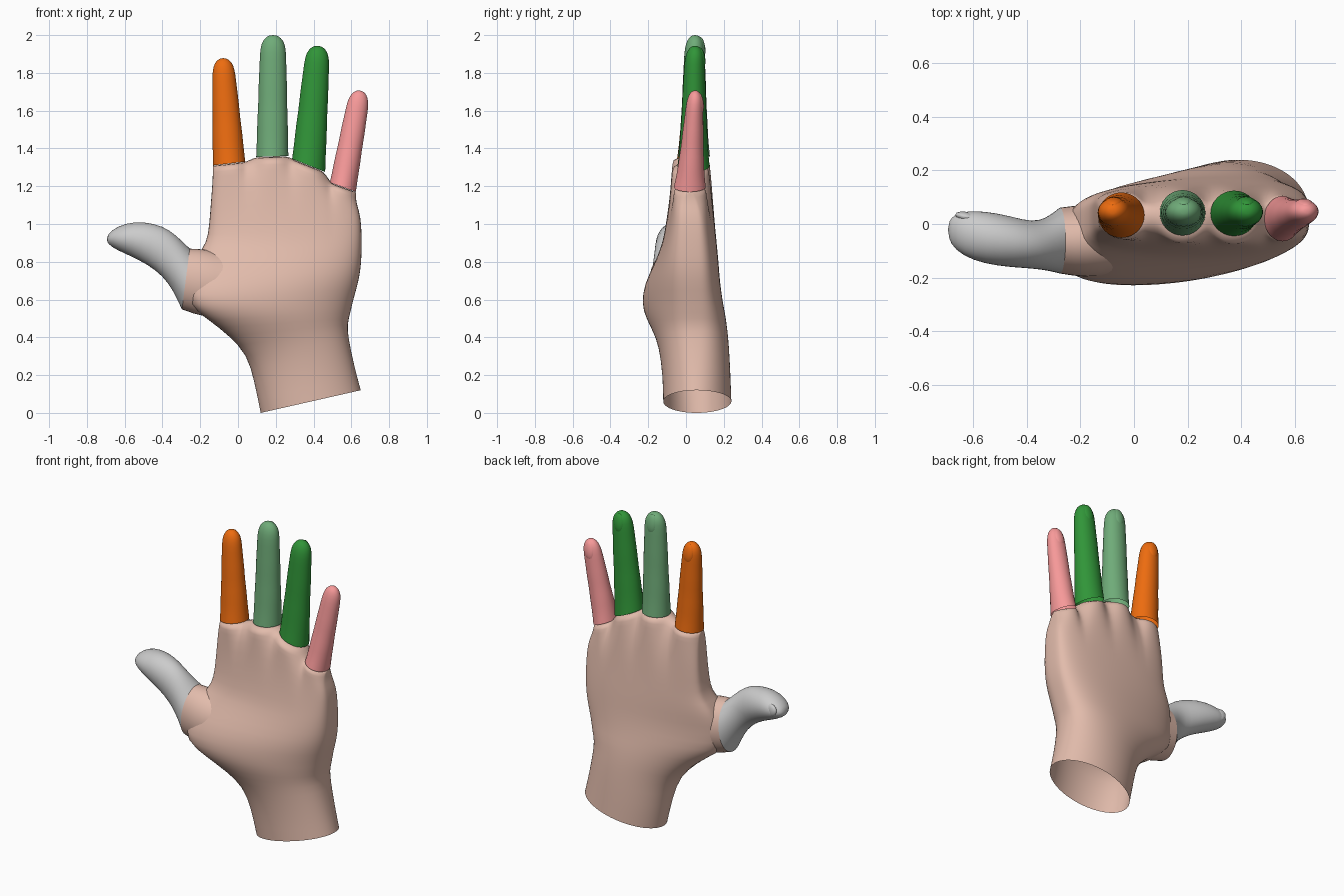
import bpy, bmesh, math
from mathutils import Vector

if "Cube" in bpy.data.objects:
    bpy.data.objects.remove(bpy.data.objects["Cube"])


def lerp(a, b, t):
    return a + (b - a) * t


def clamp(t):
    return max(0, min(1, t))


def build(name, rings, closing, color=None):
    """Skin a list of equal rings; closing is None, 'strip' or a tip point."""
    bm = bmesh.new()
    vs = [[bm.verts.new(p) for p in r] for r in rings]
    n = len(rings[0])
    for a, b in zip(vs, vs[1:]):
        for i in range(n):
            bm.faces.new((a[i], a[(i + 1) % n], b[(i + 1) % n], b[i]))
    top, h = vs[-1], n // 2
    if closing == 'strip':
        bm.faces.new((top[0], top[1], top[n - 1]))
        for i in range(1, h - 1):
            bm.faces.new((top[i], top[i + 1], top[n - i - 1], top[n - i]))
        bm.faces.new((top[h - 1], top[h], top[h + 1]))
    elif closing is not None:
        tip = bm.verts.new(closing)
        for i in range(n):
            bm.faces.new((top[i], top[(i + 1) % n], tip))
    bmesh.ops.recalc_face_normals(bm, faces=bm.faces[:])
    me = bpy.data.meshes.new(name)
    bm.to_mesh(me)
    bm.free()
    me.polygons.foreach_set("use_smooth", [True] * len(me.polygons))
    ob = bpy.data.objects.new(name, me)
    bpy.context.collection.objects.link(ob)
    if color:
        mat = bpy.data.materials.new(name)
        mat.diffuse_color = (*color, 1)
        mat.use_nodes = True
        mat.node_tree.nodes["Principled BSDF"].inputs["Base Color"].default_value = mat.diffuse_color
        me.materials.append(mat)
    sub = ob.modifiers.new("smooth", 'SUBSURF')
    sub.levels = sub.render_levels = 1
    return ob


def oval(L, R, yc, hy, n=20):
    """Ring across two silhouette points (x, z) with half depth hy."""
    L, R = Vector((L[0], yc, L[1])), Vector((R[0], yc, R[1]))
    m, h = (L + R) / 2, (R - L) / 2
    angles = [2 * math.pi * i / n for i in range(n)]
    return [m + h * math.cos(a) + Vector((0, hy * math.sin(a), 0)) for a in angles]


def nail(name, loc, size, turn, mat=None):
    """Shallow oval plate: size is width, thickness, length."""
    bpy.ops.mesh.primitive_uv_sphere_add(segments=16, ring_count=8, location=loc)
    ob = bpy.context.object
    ob.name, ob.scale, ob.rotation_euler = name, size, turn
    bpy.ops.object.shade_smooth()
    if mat:
        ob.data.materials.append(mat)


SKIN = (0.76, 0.50, 0.41)
ORANGE, SAGE = (.85, .15, .005), (.16, .41, .19)
GREEN, PINK = (.03, .30, .04), (.93, .32, .32)

# finger: base left, base right, tip, width near the tip, depth centre, tip half depth
FINGERS = {
    "index_finger": ((-.135, 1.31), (.04, 1.33), (-.08, 1.878), .124, .033, .053),
    "middle_finger": ((.095, 1.355), (.268, 1.36), (.186, 2.0), .14, .042, .055),
    "ring_finger": ((.285, 1.345), (.463, 1.275), (.424, 1.943), .134, .04, .055),
    "little_finger": ((.485, 1.22), (.625, 1.17), (.647, 1.706), .118, .02, .047),
}
COLORS = dict(zip(FINGERS, (ORANGE, SAGE, GREEN, PINK)))
EDGE = [p for f in FINGERS.values() for p in f[:2]]


def edge_height(x):
    """Height of the palm's top edge, following the finger bases."""
    for (x0, z0), (x1, z1) in zip(EDGE, EDGE[1:]):
        if x <= x1:
            return lerp(z0, z1, clamp((x - x0) / (x1 - x0)))
    return EDGE[-1][1]


def pinch(x):
    """1 at finger centres, low at the webs between them."""
    best = .35
    for (a, _), (b, _), *rest in FINGERS.values():
        v = (2 * x - a - b) / (b - a)
        best = max(best, math.sqrt(max(0, 1 - v * v)))
    return best


# palm and wrist silhouette: left x, z and right x, z
PALM = [
    (.12, 0, .65, .12), (.088, .16, .617, .24), (.05, .31, .583, .40),
    (-.05, .41, .578, .47), (-.15, .49, .595, .53), (-.27, .57, .61, .60),
    (-.26, .68, .64, .70), (-.24, .79, .653, .79), (-.185, .875, .655, .88),
    (-.157, .93, .655, .94), (-.146, 1.08, .65, 1.04), (-.135, 1.22, .63, 1.10),
    (-.133, 1.28, .624, 1.14), (-.133, 1.31, .624, 1.17),
]


def palm_ring(lx, lz, rx, rz, n=88):
    """Cross-section with a thumb mound on the left and a taper to the knuckles."""
    mound = math.exp(-((lz - .6) / .22) ** 2)
    heel = math.exp(-((rz - .72) / .28) ** 2)
    up_l, up_r = clamp((lz - .5) / .81), clamp((rz - .52) / .65)
    front = (lerp(-.12, -.066, up_l) - .17 * mound, lerp(-.12, -.072, up_r) - .055 * heel)
    back = (lerp(.235, .132, lz / 1.31) - .08 * mound, lerp(.243, .115, up_r))
    rim = (lerp(.055, .03, up_l) - .12 * mound, lerp(.055, .02, up_r))
    w = clamp((lz - .9) / .41)
    pts = []
    for i in range(n):
        a = 2 * math.pi * i / n
        t, s = (1 + math.cos(a)) / 2, math.sin(a)
        x, y = lerp(lx, rx, t), lerp(*rim, t)
        z = lerp(lz, rz, t) + w * (edge_height(x) - lerp(1.31, 1.17, t))
        side = lerp(*back, t ** .65) if s > 0 else lerp(*front, t)
        power = (1 - .54 * lz) * (1 - .3 * mound * (1 - t))
        k = lerp(1, pinch(x), w ** (4 if s > 0 else 8))
        pts.append(Vector((x, y + (side - y) * (abs(s) + 1e-9) ** power * k, z)))
    return pts


build("palm", [palm_ring(*p) for p in PALM], 'strip', SKIN)

# four fingers with slight joint swellings, rounded tips and nails
for name, (L0, R0, tip, width, yc, hy) in FINGERS.items():
    L0, R0, tip = Vector(L0), Vector(R0), Vector(tip)
    base = (L0 + R0) / 2
    axis = (tip - base).normalized()
    half = Vector((axis.y, -axis.x)) * width / 2
    m = tip - axis * .085
    rings = []
    for i in range(7):
        t = i / 6
        g = 1 - .02 * math.sin(t * 5 * math.pi) * (t > 0)
        l, r = L0.lerp(m - half, t), R0.lerp(m + half, t)
        c = (l + r) / 2
        rings.append(oval(c + (l - c) * g, c + (r - c) * g,
                          lerp(yc, .045, t), lerp(.086, hy, t ** .65) * g))
    for h, s in ((.5, .88), (.82, .62), (.98, .3)):
        c = m.lerp(tip, h)
        rings.append(oval(c - half * s, c + half * s, .048, hy * s))
    ob = build(name, rings, (tip.x, .05, tip.y), COLORS[name])
    c = m.lerp(tip, .2)
    nail(name + "_nail", (c.x, .025 + hy, c.y), (.036, .022, .06),
         (.12, math.atan2(axis.x, axis.y), 0), ob.data.materials[0])

# thumb: lower point, upper point, depth centre, half depth
THUMB = [
    ((-.05, .50), (-.08, .85), -.05, .14),
    ((-.17, .50), (-.18, .87), -.064, .14),
    ((-.297, .545), (-.255, .872), -.062, .125),
    ((-.345, .65), (-.30, .915), -.075, .10),
    ((-.40, .725), (-.36, .97), -.08, .087),
    ((-.48, .785), (-.44, 1.005), -.066, .097),
    ((-.57, .83), (-.55, 1.016), -.05, .10),
    ((-.645, .863), (-.635, .99), -.035, .085),
    ((-.688, .893), (-.683, .955), -.025, .052),
]
rings = [oval(*s) for s in THUMB]
build("thumb_base", rings[:3], None, SKIN)
build("thumb", rings[2:], (-.697, -.02, .92))
nail("thumb_nail", (-.62, .024, .93), (.05, .02, .04), (0, .3, -.25))
